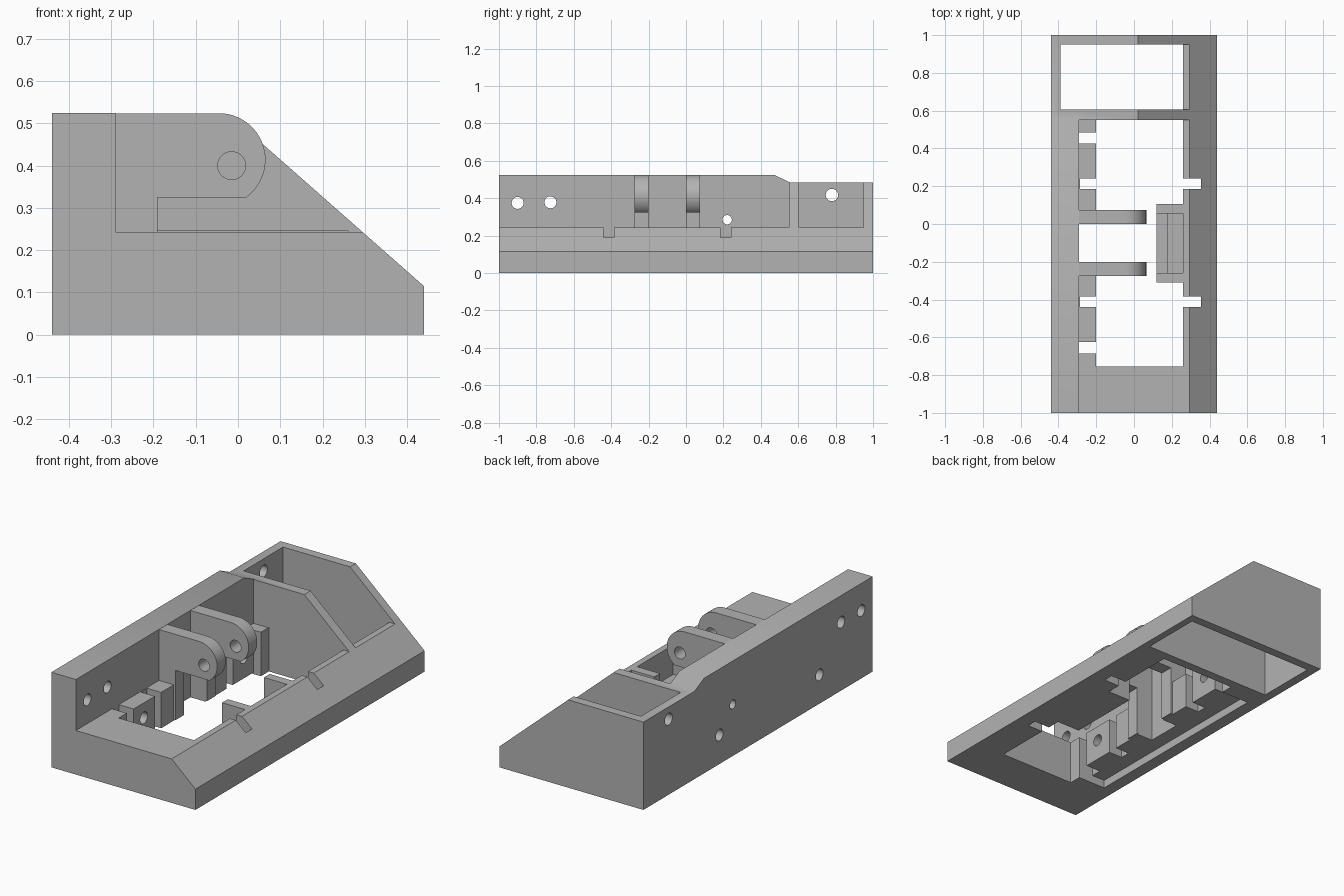
import bpy, bmesh, math
from mathutils import Vector

cube = bpy.data.objects.get("Cube")
if cube:
    bpy.data.objects.remove(cube)

grey = bpy.data.materials.new("plain grey")
grey.use_nodes = True
grey.diffuse_color = (0.45, 0.45, 0.45, 1)
grey.node_tree.nodes["Principled BSDF"].inputs["Base Color"].default_value = grey.diffuse_color


def prism(name, points, low, high, axis="y"):
    """Extrude an outline: (x, z) along y, or (y, z) along x."""
    def place(a, b, depth):
        return Vector((a, depth, b)) if axis == "y" else Vector((depth, a, b))
    bm = bmesh.new()
    face = bm.faces.new([bm.verts.new(place(a, b, low)) for a, b in points])
    made = bmesh.ops.extrude_face_region(bm, geom=[face])
    verts = [g for g in made["geom"] if isinstance(g, bmesh.types.BMVert)]
    bmesh.ops.translate(bm, verts=verts, vec=place(0, 0, high - low))
    bmesh.ops.recalc_face_normals(bm, faces=bm.faces)
    mesh = bpy.data.meshes.new(name)
    bm.to_mesh(mesh)
    bm.free()
    mesh.materials.append(grey)
    obj = bpy.data.objects.new(name, mesh)
    bpy.context.collection.objects.link(obj)
    return obj


def box(name, x0, x1, y0, y1, z0, z1):
    return prism(name, [(x0, z0), (x1, z0), (x1, z1), (x0, z1)], y0, y1)


def circle(a, b, r, count=32):
    steps = [2 * math.pi * i / count for i in range(count)]
    return [(a + r * math.cos(t), b + r * math.sin(t)) for t in steps]


def combine(target, tool, operation="DIFFERENCE"):
    mod = target.modifiers.new("combine", "BOOLEAN")
    mod.operation, mod.object, mod.solver = operation, tool, "EXACT"
    bpy.context.view_layer.objects.active = target
    bpy.ops.object.modifier_apply(modifier=mod.name)
    bpy.data.objects.remove(tool)


MID = -0.1      # symmetry line of the working bay
DECK = 0.243    # height of the deck
WALL = -0.29    # inner face of the tall wall


def mirrored(y0, y1):
    return [(y0, y1), (2 * MID - y1, 2 * MID - y0)]


# Housing: wedge section, with the tall wall stepping down to the rear bay
housing = prism("housing", [(-0.44, 0), (0.44, 0), (0.44, 0.115), (0.02, 0.485), (-0.44, 0.485)], -1, 1)
combine(housing, box("cut", WALL, 0.6, -1.2, 0.55, DECK, 0.8))
wall = prism("wall", [(-1, 0.1), (0.555, 0.1), (0.555, 0.485), (0.47, 0.525), (-1, 0.525)],
             -0.44, WALL, "x")
combine(housing, wall, "UNION")

# Rear bay, undercut beneath the slope and open above the deck
combine(housing, prism("cut", [(-0.39, -0.1), (0.4, -0.1), (0.4, 0.09), (0.26, 0.21), (0.26, 0.8),
                               (-0.39, 0.8)], 0.605, 0.95))
combine(housing, box("cut", -0.2, 0.6, 0.605, 0.95, DECK, 0.8))

# Working bay opening, side notches and the gap between the lugs
combine(housing, box("cut", -0.2, 0.26, -0.755, 0.555, -0.1, DECK + 0.003))
combine(housing, box("cut", WALL, 0, -0.2, 0, -0.1, DECK + 0.01))
for y0, y1 in mirrored(0.185, 0.24):
    combine(housing, box("cut", -0.285, 0.355, y0, y1, -0.1, DECK + 0.002))
for y0, y1 in mirrored(0.425, 0.485):
    combine(housing, box("cut", WALL, 0, y0, y1, -0.1, DECK + 0.001))

# Shallow channel under the tall wall
combine(housing, box("cut", -0.37, -0.1, -0.685, 0.485, -0.1, 0.045))

# Screw and pin holes through the tall wall
for y, z, r in [(-0.9, 0.375, 0.032), (-0.725, 0.378, 0.032), (0.78, 0.417, 0.033),
                (0.22, 0.285, 0.025), (0.336, 0.16, 0.032), (-0.536, 0.16, 0.032)]:
    combine(housing, prism("cut", circle(y, z, r), -0.6, -0.15, "x"))

# Pivot lugs with rounded ends
arc_start = math.asin(-0.09 / 0.11)
arc = [arc_start + (math.pi / 2 - arc_start) * i / 24 for i in range(25)]
lug_outline = [(WALL - 0.02, 0.524), (WALL - 0.02, 0.05), (-0.19, 0.05), (-0.19, 0.325)]
lug_outline += [(-0.045 + 0.11 * math.cos(t), 0.414 + 0.11 * math.sin(t)) for t in arc]
for side, (y0, y1) in zip(("rear", "front"), mirrored(0, 0.075)):
    lug = prism(side + "_pivot_lug", lug_outline, y0, y1)
    combine(lug, prism("cut", circle(-0.015, 0.4, 0.033), y0 - 0.1, y1 + 0.1))

# Spring seat: a block on the low side with a stepped pocket
seat = box("spring_seat", 0.12, 0.262, -0.31, 0.105, 0, DECK)
combine(seat, box("cut", 0.175, 0.261, -0.26, 0.055, 0.08, 0.5))
combine(seat, box("cut", 0.05, 0.176, -0.26, 0.055, 0.04, 0.5))

# Smooth the round surfaces, keep the edges crisp
bpy.ops.object.select_all(action="DESELECT")
for obj in bpy.context.collection.objects:
    if obj.type == "MESH":
        obj.select_set(True)
        bpy.context.view_layer.objects.active = obj
bpy.ops.object.shade_smooth_by_angle(angle=math.radians(30))
